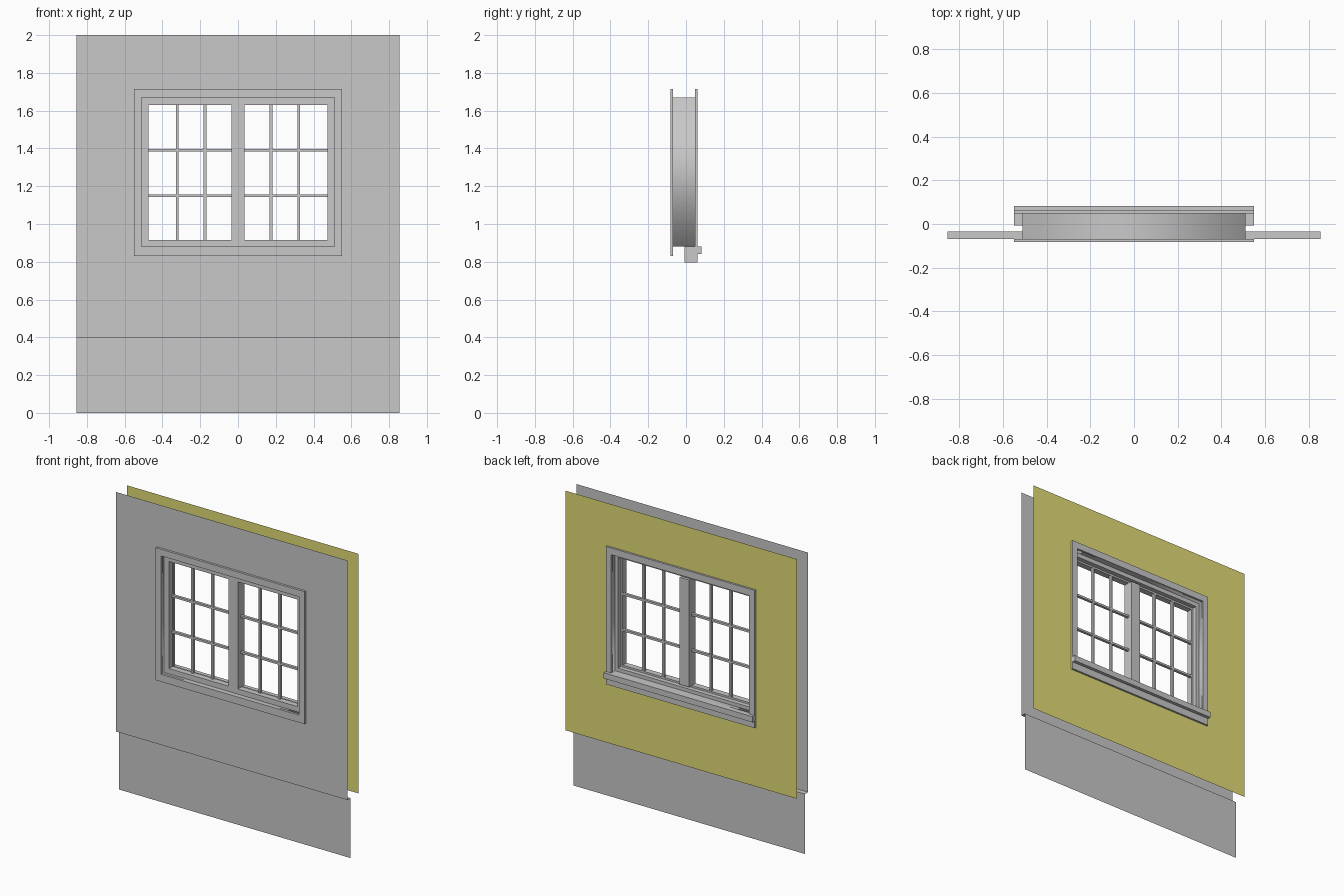
import bpy
import bmesh

if "Cube" in bpy.data.objects:
    bpy.data.objects.remove(bpy.data.objects["Cube"])


def make_material(name, colour):
    mat = bpy.data.materials.new(name)
    mat.use_nodes = True
    mat.diffuse_color = colour
    mat.node_tree.nodes["Principled BSDF"].inputs["Base Color"].default_value = colour
    return mat


GREY = make_material("plain grey", (0.58, 0.58, 0.58, 1))
YELLOW = make_material("plaster yellow", (0.76, 0.71, 0.18, 1))


def finish(name, bm, mat=GREY, smooth=False):
    mesh = bpy.data.meshes.new(name)
    for face in bm.faces:
        face.smooth = smooth
    bm.to_mesh(mesh)
    bm.free()
    mesh.materials.append(mat)
    obj = bpy.data.objects.new(name, mesh)
    bpy.context.collection.objects.link(obj)
    return obj


def rect(bm, r, y):
    """Four corner vertices of an upright rectangle (x0, x1, z0, z1)."""
    x0, x1, z0, z1 = r
    return [bm.verts.new((x, y, z)) for x, z in ((x0, z0), (x1, z0), (x1, z1), (x0, z1))]


def bridge(bm, a, b):
    for i in range(4):
        j = (i + 1) % 4
        bm.faces.new((a[i], a[j], b[j], b[i]))


def sheet(name, outer, hole, y, mat=GREY):
    """Thin wall surface with a rectangular opening."""
    bm = bmesh.new()
    bridge(bm, rect(bm, outer, y), rect(bm, hole, y))
    return finish(name, bm, mat)


def frame(name, outer, hole, y0, y1):
    """Solid rectangular frame between two depths."""
    bm = bmesh.new()
    rings = [rect(bm, r, y) for r, y in ((outer, y0), (hole, y0), (hole, y1), (outer, y1))]
    for i in range(4):
        bridge(bm, rings[i], rings[(i + 1) % 4])
    bmesh.ops.recalc_face_normals(bm, faces=bm.faces)
    return finish(name, bm)


def box(name, r, y0, y1):
    bm = bmesh.new()
    a, b = rect(bm, r, y0), rect(bm, r, y1)
    bm.faces.new(a)
    bm.faces.new(b[::-1])
    bridge(bm, a, b)
    bmesh.ops.recalc_face_normals(bm, faces=bm.faces)
    return finish(name, bm)


WALL = (-0.855, 0.855, 0.4, 2.0)
OPENING = (-0.51, 0.51, 0.88, 1.67)
CASING = (-0.55, 0.55, 0.83, 1.715)
CLEAR = (-0.475, 0.475, 0.915, 1.63)
OUT_Y, LOW_Y, IN_Y = -0.068, -0.035, 0.048

# Wall surfaces
sheet("outer_wall", WALL, OPENING, OUT_Y)
sheet("inner_wall", WALL, OPENING, IN_Y, YELLOW)

# Lower wall set back under a ledge
bm = bmesh.new()
profile = [(OUT_Y, 0.4), (LOW_Y, 0.4), (LOW_Y, 0.0)]
left, right = [[bm.verts.new((x, y, z)) for y, z in profile] for x in (-0.855, 0.855)]
for i in range(2):
    bm.faces.new((left[i], left[i + 1], right[i + 1], right[i]))
finish("lower_wall", bm)

# Jamb lining the opening
bm = bmesh.new()
bridge(bm, rect(bm, OPENING, OUT_Y), rect(bm, OPENING, IN_Y))
finish("jamb", bm, smooth=True)

# Outer casing
frame("outer_casing", CASING, OPENING, -0.083, OUT_Y)

# Inner casing on the sides and head, standing on the stool
box("inner_head_casing", (-0.55, 0.55, 1.67, 1.715), IN_Y, 0.061)
for side, s in (("left", 1), ("right", -1)):
    x0, x1 = sorted((s * 0.51, s * 0.55))
    box(side + "_inner_casing", (x0, x1, 0.88, 1.67), IN_Y, 0.061)

# Stool and apron
box("apron", (-0.55, 0.55, 0.795, 0.842), -0.008, 0.061)
box("stool", (-0.55, 0.55, 0.842, 0.88), -0.008, 0.083)

# Window frame with a step toward the room
frame("window_frame", OPENING, CLEAR, -0.05, -0.01)
frame("inner_stop", OPENING, (-0.487, 0.487, 0.903, 1.642), -0.01, 0.02)
box("mullion", (-0.035, 0.035, 0.915, 1.63), -0.05, 0.018)

# Glazing bars in each half
for side, s in (("left", 1), ("right", -1)):
    for i, x in enumerate((0.175, 0.322)):
        box(f"{side}_upright_bar_{i}", (s * x - 0.007, s * x + 0.007, 0.915, 1.63), -0.026, -0.006)
    x0, x1 = sorted((s * 0.035, s * 0.475))
    for i, z in enumerate((1.15, 1.39)):
        box(f"{side}_cross_bar_{i}", (x0, x1, z - 0.007, z + 0.007), -0.025, -0.007)
